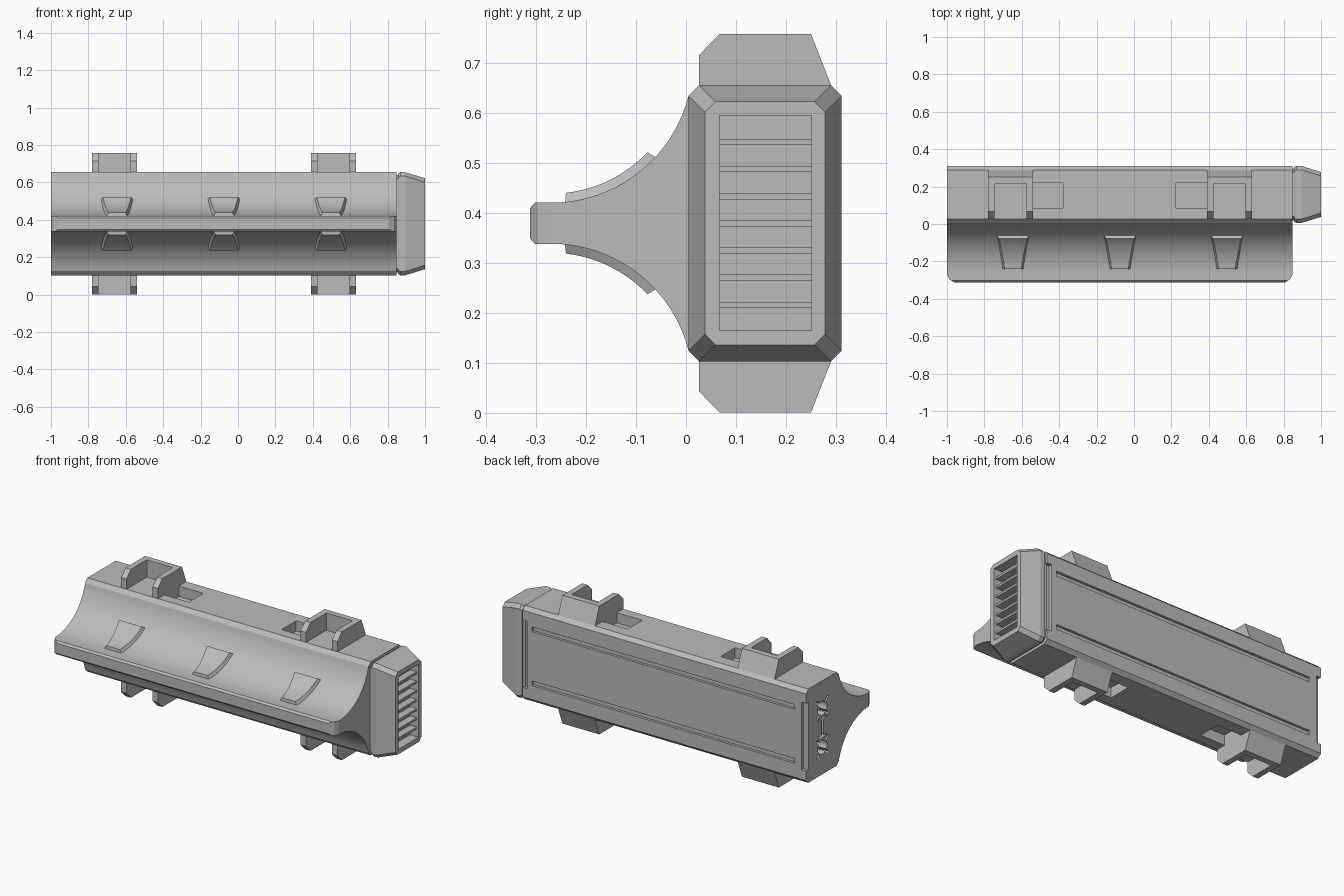
import bpy, bmesh, math
from mathutils import Vector

if "Cube" in bpy.data.objects:
    bpy.data.objects.remove(bpy.data.objects["Cube"])

grey = bpy.data.materials.new("mid_grey")
grey.use_nodes = True
COLOR = (0.5, 0.5, 0.5, 1)
grey.diffuse_color = COLOR
grey.node_tree.nodes["Principled BSDF"].inputs["Base Color"].default_value = COLOR

ZC = 0.379          # height of the symmetry plane
CLIPS = (-0.66, 0.51)
PADS = (-0.647, -0.075, 0.497)
ARC_Y, ARC_R = -0.27, 0.284
ARC_Z = ZC + 0.041 + ARC_R


def make(name, bm):
    bmesh.ops.recalc_face_normals(bm, faces=bm.faces)
    me = bpy.data.meshes.new(name)
    bm.to_mesh(me)
    bm.free()
    me.materials.append(grey)
    ob = bpy.data.objects.new(name, me)
    bpy.context.collection.objects.link(ob)
    return ob


def loft(bm, rings):
    """Skin closed rings of points and cap both ends."""
    loops = [[bm.verts.new(p) for p in ring] for ring in rings]
    n = len(loops[0])
    for a, b in zip(loops, loops[1:]):
        for i in range(n):
            bm.faces.new((a[i], a[(i + 1) % n], b[(i + 1) % n], b[i]))
    bm.faces.new(loops[0])
    bm.faces.new(loops[-1])


def extrude_x(bm, profile, x0, x1):
    loft(bm, [[(x, y, z) for y, z in profile] for x in (x0, x1)])


def rect(y0, y1, z0, z1):
    return [(y0, z0), (y1, z0), (y1, z1), (y0, z1)]


def box(name, x0, x1, y0, y1, z0, z1):
    bm = bmesh.new()
    extrude_x(bm, rect(y0, y1, z0, z1), x0, x1)
    return make(name, bm)


def flip(points):
    return [(y, 2 * ZC - z) for y, z in points]


def octagon(inset):
    y0, y1 = 0.005 + inset, 0.311 - inset
    h, c = 0.276 - inset, 0.021
    upper = [(y1, ZC + h - c), (y1 - c, ZC + h), (y0 + c, ZC + h), (y0, ZC + h - c)]
    return upper + flip(upper)[::-1]


def activate(ob):
    for o in bpy.context.selected_objects:
        o.select_set(False)
    ob.select_set(True)
    bpy.context.view_layer.objects.active = ob


def cut(target, cutter):
    cutter.hide_render = True
    mod = target.modifiers.new("cut", "BOOLEAN")
    mod.operation, mod.solver, mod.object = "DIFFERENCE", "EXACT", cutter
    activate(target)
    bpy.ops.object.modifier_apply(modifier=mod.name)
    bpy.data.objects.remove(cutter)


def smooth(ob):
    activate(ob)
    bpy.ops.object.shade_smooth_by_angle(angle=math.radians(25))


def arc(deg, offset=0.0):
    a, r = math.radians(deg), ARC_R - offset
    return ARC_Y + r * math.sin(a), ARC_Z - r * math.cos(a)


# Body: chamfered block with a concave fin running along the front
upper = [(0.311, 0.634), (0.29, 0.655), (0.026, 0.655)]
upper += [arc(75.5 * (1 - i / 20)) for i in range(21)]
upper += [(-0.302, ZC + 0.041), (-0.312, ZC + 0.03)]
bm = bmesh.new()
extrude_x(bm, upper + flip(upper)[::-1], -1, 0.847)

# Rounded ends of the fin tip
for end, s in ((-1, -1), (0.847, 1)):
    for back, y, nx, ny in ((0, -0.27, 2, -1), (0.02, -0.3, 1, -1.6)):
        bmesh.ops.bisect_plane(
            bm, geom=bm.verts[:] + bm.edges[:] + bm.faces[:],
            plane_co=(end - s * back, y, 0), plane_no=Vector((s * nx, ny, 0)).normalized(),
            clear_outer=True)
        bmesh.ops.holes_fill(bm, edges=[e for e in bm.edges if e.is_boundary], sides=0)
body = make("body", bm)

# Long rail slots and end notches on the back
for z in (0.22, 0.538):
    cut(body, box("slot_cutter", -0.925, 0.785, 0.296, 0.4, z - 0.014, z + 0.014))
for x in (-1, 0.847):
    cut(body, box("notch_cutter", x - 0.03, x + 0.03, 0.29, 0.4, 0.18, 0.578))

# Pockets beside each clip, above and below
for x0, x1 in ((-0.54, -0.38), (0.225, 0.39)):
    for z in (0.655, 2 * ZC - 0.655):
        cut(body, box("pocket_cutter", x0, x1, 0.085, 0.22, z - 0.06, z + 0.06))

# Socket holes with diagonal slits on the open end
for s in (-1, 1):
    cz = ZC + s * 0.115
    bm = bmesh.new()
    ring = [(0.158 + 0.042 * math.cos(a), cz + 0.042 * math.sin(a))
            for a in (math.tau * i / 24 for i in range(24))]
    extrude_x(bm, ring, -1.05, -0.9)
    cut(body, make("hole_cutter", bm))
    for turn in (45, 135):
        c, k = math.cos(math.radians(turn)), math.sin(math.radians(turn))
        bm = bmesh.new()
        slit = [(0.158 + u * c - v * k, cz + u * k + v * c) for u, v in rect(-0.075, 0.075, -0.007, 0.007)]
        extrude_x(bm, slit, -1.05, -0.95)
        cut(body, make("slit_cutter", bm))
    cut(body, box("bar_cutter", -1.05, -0.95, 0.12, 0.196, ZC + s * 0.052 - 0.007, ZC + s * 0.052 + 0.007))
cut(body, box("stem_cutter", -1.05, -0.95, 0.148, 0.168, ZC - 0.05, ZC + 0.05))
smooth(body)

# Grip pads on both faces of the fin
for cx in PADS:
    for side, mirrored in (("upper", False), ("lower", True)):
        bm = bmesh.new()
        rings = []
        steps = 10
        for i in range(steps + 1):
            t = i / steps
            half = 0.057 + 0.031 * t
            base, top = arc(5.5 + 42 * t, -0.005), arc(6.5 + 40 * t, 0.018)
            if mirrored:
                base, top = flip([base, top])
            rings.append([(cx - half, *base), (cx + half, *base),
                          (cx + half - 0.013, *top), (cx - half + 0.013, *top)])
        loft(bm, rings)
        smooth(make(side + "_grip_pad", bm))

# Mounting clips: two arms joined by a sloped back wall
arm = [(0.026, 0.64), (0.026, 0.715), (0.067, 0.757), (0.25, 0.757), (0.29, 0.655), (0.29, 0.64)]
wall = [(0.215, 0.64), (0.215, 0.757)] + arm[3:]
for cx in CLIPS:
    for side, shape in (("upper", lambda p: p), ("lower", flip)):
        bm = bmesh.new()
        extrude_x(bm, shape(arm), cx - 0.12, cx - 0.085)
        extrude_x(bm, shape(wall), cx - 0.085, cx + 0.085)
        extrude_x(bm, shape(arm), cx + 0.085, cx + 0.12)
        make(side + "_clip", bm)

# Neck and tapered end cap
bm = bmesh.new()
extrude_x(bm, octagon(0.015), 0.84, 0.865)
make("cap_neck", bm)
bm = bmesh.new()
loft(bm, [[(x, y, z) for y, z in octagon(i)]
          for x, i in ((0.855, 0.008), (0.868, 0), (0.893, 0), (1, 0.033))])
cap = make("end_cap", bm)
cut(cap, box("vent_cutter", 0.945, 1.1, 0.067, 0.251, 0.165, 0.594))

# Vent slats in the end cap
for i in range(7):
    z = 0.216 + i * 0.0542
    box("vent_slat", 0.94, 0.988, 0.06, 0.258, z - 0.006, z + 0.006)
